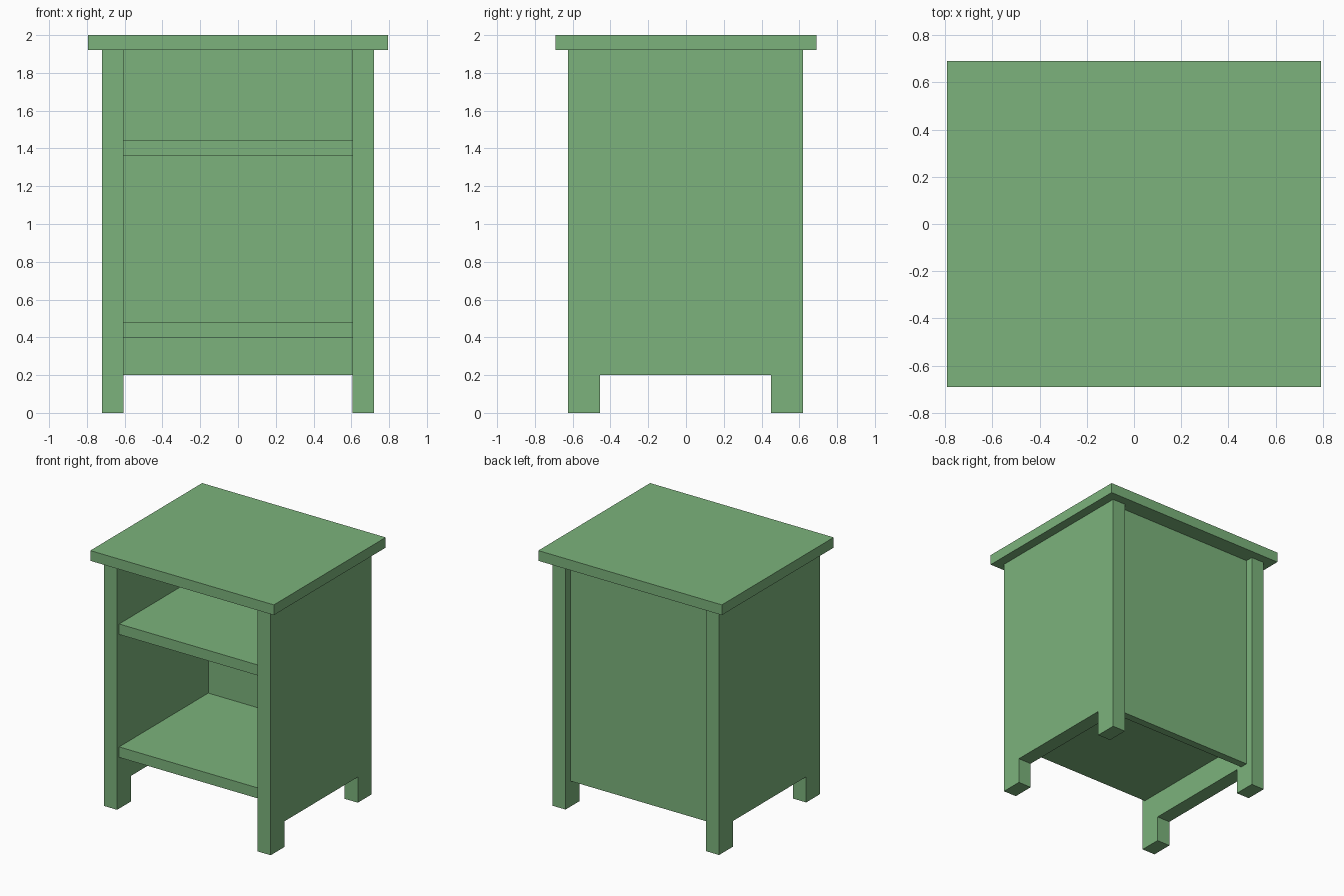
import bpy, bmesh

if "Cube" in bpy.data.objects:
    bpy.data.objects.remove(bpy.data.objects["Cube"])

mat = bpy.data.materials.new("green_paint")
mat.diffuse_color = (0.2, 0.45, 0.2, 1)
mat.use_nodes = True
mat.node_tree.nodes["Principled BSDF"].inputs["Base Color"].default_value = mat.diffuse_color


def add_object(name, bm):
    bmesh.ops.recalc_face_normals(bm, faces=bm.faces[:])
    mesh = bpy.data.meshes.new(name)
    bm.to_mesh(mesh)
    bm.free()
    mesh.materials.append(mat)
    obj = bpy.data.objects.new(name, mesh)
    bpy.context.collection.objects.link(obj)
    return obj


def box(name, x, y, z):
    """Box from (min, max) ranges on each axis."""
    bm = bmesh.new()
    bmesh.ops.create_cube(bm, size=1)
    for v in bm.verts:
        v.co = [r[0] if c < 0 else r[1] for c, r in zip(v.co, (x, y, z))]
    return add_object(name, bm)


def side_panel(name, x0, x1):
    """Side with two feet, extruded from its outline in the y-z plane."""
    outline = [(-0.625, 0), (-0.455, 0), (-0.455, 0.2), (0.45, 0.2),
               (0.45, 0), (0.62, 0), (0.62, 1.92), (-0.625, 1.92)]
    bm = bmesh.new()
    face = bm.faces.new([bm.verts.new((x0, y, z)) for y, z in outline])
    ext = bmesh.ops.extrude_face_region(bm, geom=[face])
    verts = [g for g in ext["geom"] if isinstance(g, bmesh.types.BMVert)]
    bmesh.ops.translate(bm, verts=verts, vec=(x1 - x0, 0, 0))
    return add_object(name, bm)


INNER, OUTER = 0.607, 0.72

# Overhanging top
box("table_top", (-0.793, 0.793), (-0.69, 0.69), (1.92, 2.0))

# Sides with feet
side_panel("left_side", -OUTER, -INNER)
side_panel("right_side", INNER, OUTER)

# Inset back panel
box("back_panel", (-INNER, INNER), (0.5, 0.56), (0.2, 1.92))

# Shelves, slightly set back from the front
for name, z in (("lower_shelf", 0.4), ("upper_shelf", 1.36)):
    box(name, (-INNER, INNER), (-0.6, 0.5), (z, z + 0.082))
